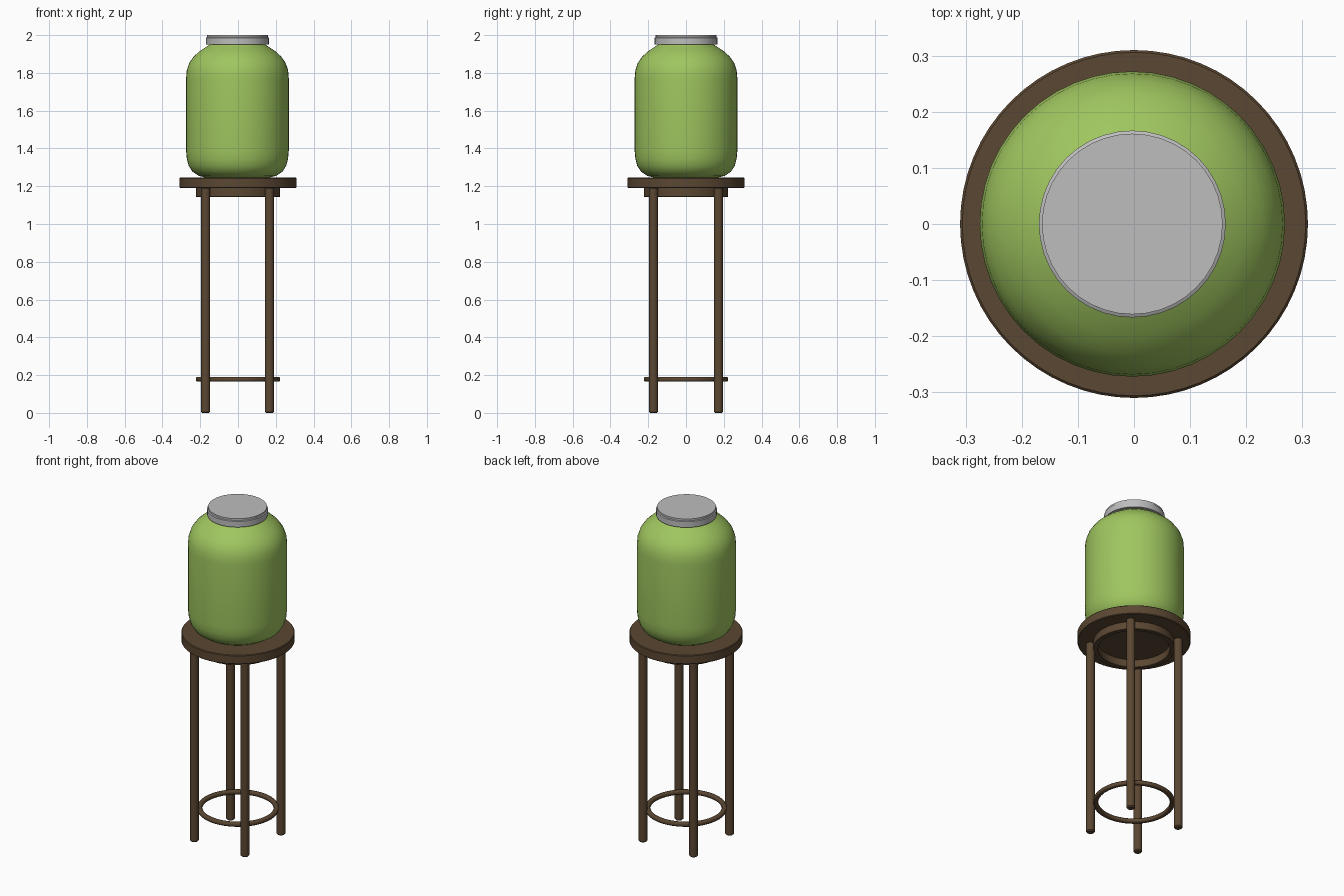
import bpy, bmesh, math

cube = bpy.data.objects.get("Cube")
if cube:
    bpy.data.objects.remove(cube, do_unlink=True)


def material(name, color):
    m = bpy.data.materials.new(name)
    m.use_nodes = True
    m.diffuse_color = (*color, 1)
    m.node_tree.nodes["Principled BSDF"].inputs["Base Color"].default_value = (*color, 1)
    return m


GREEN = material("jar green", (0.35, 0.565, 0.115))
WOOD = material("dark wood", (0.105, 0.063, 0.032))
METAL = material("lid grey", (0.51, 0.51, 0.51))


def lathe(name, profile, mat, sides=48, center=(0, 0), closed=False, angle=35):
    """Spin a (radius, height) profile round a vertical axis."""
    bm = bmesh.new()
    verts = [bm.verts.new((r, 0, z)) for r, z in profile]
    edges = [bm.edges.new(pair) for pair in zip(verts, verts[1:])]
    if closed:
        edges.append(bm.edges.new((verts[-1], verts[0])))
    bmesh.ops.spin(bm, geom=verts + edges, cent=(0, 0, 0), axis=(0, 0, 1),
                   angle=2 * math.pi, steps=sides)
    bmesh.ops.remove_doubles(bm, verts=bm.verts, dist=0.0002)
    bmesh.ops.recalc_face_normals(bm, faces=bm.faces)
    mesh = bpy.data.meshes.new(name)
    bm.to_mesh(mesh)
    bm.free()
    mesh.materials.append(mat)
    obj = bpy.data.objects.new(name, mesh)
    obj.location = (*center, 0)
    bpy.context.collection.objects.link(obj)
    bpy.ops.object.select_all(action="DESELECT")
    obj.select_set(True)
    bpy.context.view_layer.objects.active = obj
    bpy.ops.object.shade_smooth_by_angle(angle=math.radians(angle))
    return obj


def disc(r, z0, z1, b):
    """Solid disc profile with chamfered rims."""
    return [(0, z0), (r - b, z0), (r, z0 + b), (r, z1 - b), (r - b, z1), (0, z1)]


def band(r0, r1, z0, z1, b):
    """Hollow ring profile with chamfered corners."""
    return [(r0 + b, z0), (r1 - b, z0), (r1, z0 + b), (r1, z1 - b),
            (r1 - b, z1), (r0 + b, z1), (r0, z1 - b), (r0, z0 + b)]


# Stool top, apron ring and foot ring
lathe("stool_seat", disc(0.31, 1.19, 1.245, 0.004), WOOD, sides=64)
lathe("seat_apron", band(0.197, 0.223, 1.144, 1.192, 0.002), WOOD, closed=True)
lathe("foot_ring", band(0.197, 0.223, 0.167, 0.19, 0.004), WOOD, closed=True, angle=50)

# Four round legs
for side, sx in (("right", -1), ("left", 1)):
    for end, sy in (("front", -1), ("back", 1)):
        lathe(f"{end}_{side}_leg", disc(0.024, 0, 1.195, 0.006), WOOD, sides=20,
              center=(sx * 0.169 - 0.002, sy * 0.172))

# Jar body with rounded foot and shoulder
jar_profile = [(0, 1.245), (0.17, 1.246), (0.205, 1.255), (0.238, 1.277), (0.258, 1.308),
               (0.268, 1.345), (0.272, 1.39), (0.272, 1.77), (0.268, 1.815), (0.255, 1.853),
               (0.232, 1.886), (0.2, 1.915), (0.17, 1.935), (0.15, 1.948), (0.14, 1.96),
               (0, 1.96)]
lathe("jar_body", jar_profile, GREEN, center=(-0.003, 0))

# Stepped screw lid
lid_profile = [(0, 1.95), (0.165, 1.95), (0.1665, 1.953), (0.1665, 1.986), (0.161, 1.989),
               (0.161, 2), (0, 2)]
lathe("jar_lid", lid_profile, METAL, sides=40, center=(-0.003, 0), angle=25)
